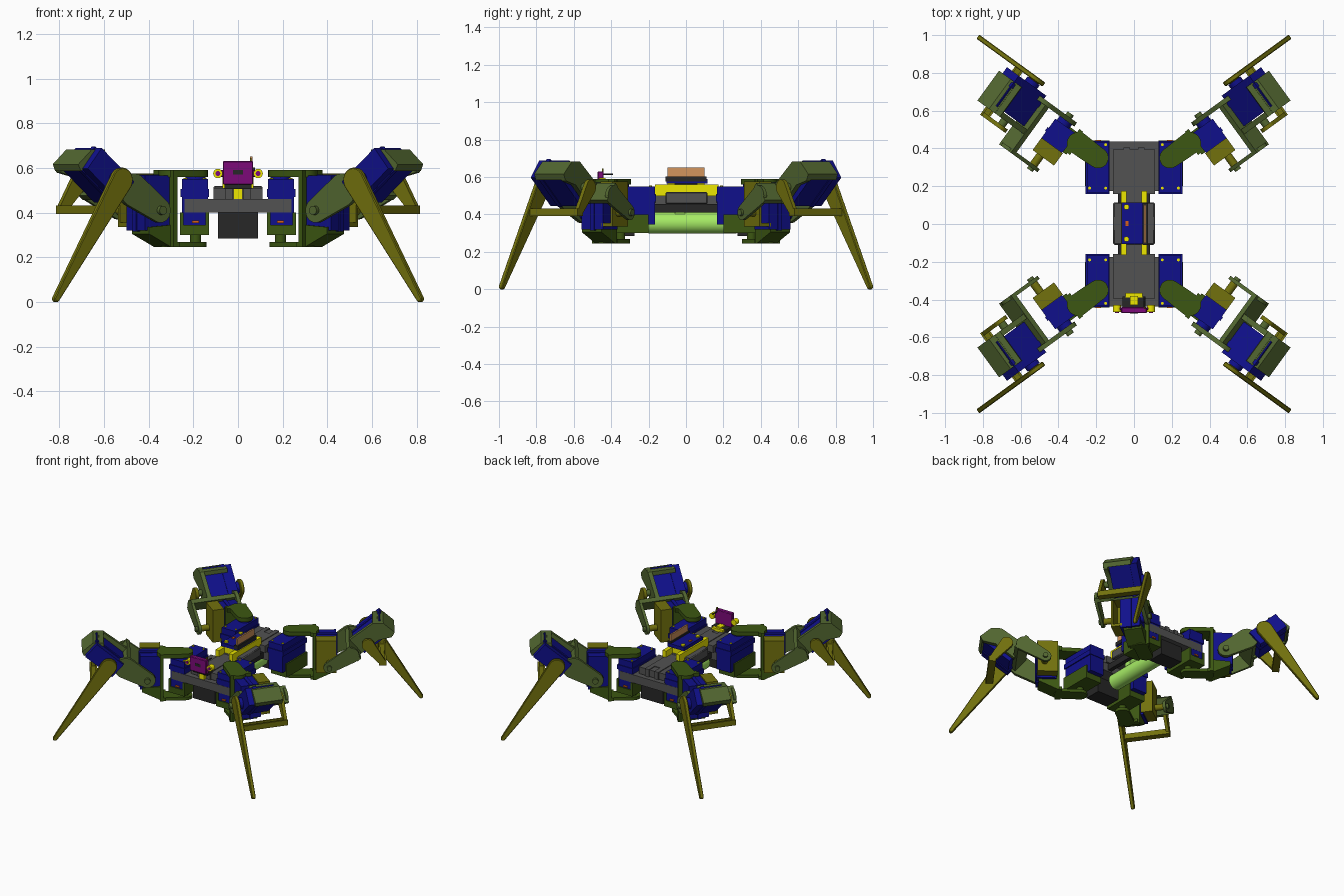
import bpy, bmesh
from math import sin, cos, pi, atan2, radians
from mathutils import Matrix, Vector

if "Cube" in bpy.data.objects:
    bpy.data.objects.remove(bpy.data.objects["Cube"])

COLORS = dict(blue=(.005, .005, .26), gray=(.085, .085, .085), dark=(.02, .02, .02),
              green=(.045, .095, .006), sage=(.085, .135, .03), olive=(.17, .165, .004),
              yellow=(.85, .8, 0), purple=(.2, .003, .19), tan=(.65, .3, .11),
              lime=(.38, .83, .13), orange=(.7, .12, .01))
MATS = {}
for key, c in COLORS.items():
    MATS[key] = bpy.data.materials.new(key)
    MATS[key].diffuse_color = (*c, 1)


# ---- shape helpers: every shape is a profile extruded along one axis ----
def prism(pts, axis, lo, hi):
    place = {'x': lambda p, h: (h, p[0], p[1]), 'y': lambda p, h: (p[0], h, p[1]),
             'z': lambda p, h: (p[0], p[1], h)}[axis]
    n = len(pts)
    verts = [place(p, h) for h in (lo, hi) for p in pts]
    faces = [tuple(range(n)), tuple(range(n, 2 * n))]
    faces += [(i, (i + 1) % n, n + (i + 1) % n, n + i) for i in range(n)]
    return verts, faces


def box(x0, x1, y0, y1, z0, z1):
    return prism([(x0, y0), (x1, y0), (x1, y1), (x0, y1)], 'z', z0, z1)


def disc(c, r, axis, lo, hi, n=24):
    return prism([(c[0] + r * cos(2 * pi * i / n), c[1] + r * sin(2 * pi * i / n))
                  for i in range(n)], axis, lo, hi)


def link(p0, r0, p1, r1, axis, lo, hi, n=12):
    t = atan2(p1[1] - p0[1], p1[0] - p0[0])
    pts = []
    for c, r, s in ((p0, r0, t + pi / 2), (p1, r1, t - pi / 2)):
        pts += [(c[0] + r * cos(s + pi * i / n), c[1] + r * sin(s + pi * i / n)) for i in range(n + 1)]
    return prism(pts, axis, lo, hi)


def part(name, mat, shapes, M=Matrix(), sx=(1,), sy=(1,), bevel=0):
    """Make the part, once for each requested reflection in x and y."""
    verts, faces = [], []
    for v, f in shapes:
        k = len(verts)
        verts += v
        faces += [tuple(i + k for i in q) for q in f]
    for x in sx:
        for y in sy:
            T = Matrix.Diagonal((x, y, 1, 1)) @ M
            label = name
            if len(sy) > 1:
                label = ('back_' if y > 0 else 'front_') + label
            if len(sx) > 1:
                label = ('right_' if x > 0 else 'left_') + label
            me = bpy.data.meshes.new(label)
            me.from_pydata([T @ Vector(v) for v in verts], [], faces)
            bm = bmesh.new()
            bm.from_mesh(me)
            bmesh.ops.recalc_face_normals(bm, faces=bm.faces)
            bm.to_mesh(me)
            bm.free()
            me.materials.append(MATS[mat])
            ob = bpy.data.objects.new(label, me)
            bpy.context.collection.objects.link(ob)
            if bevel:
                mod = ob.modifiers.new('bevel', 'BEVEL')
                mod.width, mod.segments = bevel, 1
            bpy.context.view_layer.objects.active = ob
            ob.select_set(True)
            bpy.ops.object.shade_smooth_by_angle(angle=radians(30))
            ob.select_set(False)


PM = (1, -1)

# ---- body ----
part('end_deck', 'gray', [box(-.11, .11, .16, .395, .46, .51), box(-.24, .24, .175, .436, .40, .46)], sy=PM)
part('deck_fork', 'gray', [box(.022, .055, .08, .405, .455, .515), box(-.055, -.022, .08, .405, .455, .515),
                           box(-.022, .022, .08, .335, .455, .515)], sy=PM)
part('side_beam', 'dark', [box(.055, .085, -.27, .27, .41, .455)], sx=PM)
part('centre_block', 'gray', [box(-.11, .11, -.11, .115, .455, .52)], bevel=.006)
part('end_box', 'dark', [box(-.09, .09, .275, .40, .285, .46)], sy=PM)
part('battery_tube', 'lime', [disc((0, .355), .057, 'y', -.2, .27, 32), box(-.03, .03, -.06, -.005, .40, .46)])
part('board_rail', 'yellow', [box(.04, .07, -.165, .175, .50, .56)], sx=PM)
part('rail_tie', 'yellow', [box(-.045, .045, .06, .1, .52, .565)], sy=PM)
part('circuit_board', 'blue', [box(-.065, .07, -.105, .115, .565, .59)])
part('board_chips', 'dark', [box(-.05, .03, -.06, .06, .52, .566), box(.045, .075, -.11, .11, .575, .602)])
part('upright_board', 'tan', [box(.053, .064, -.1, .1, .598, .65)])
part('board_stud', 'yellow', [disc((-.04, .09), .014, 'z', .58, .6, 12),
                              disc((-.04, -.08), .014, 'z', .58, .6, 12)])
part('board_socket', 'orange', [box(-.045, -.03, -.01, .015, .58, .597)])

# ---- sensor head at the front ----
part('head_post', 'yellow', [box(-.02, .02, -.43, -.38, .46, .54), box(-.045, .045, -.39, -.365, .505, .53)])
part('head_base', 'dark', [box(-.06, .06, -.445, -.385, .505, .53)])
part('head_plate', 'purple', [box(-.068, .068, -.472, -.44, .525, .63),
                              box(-.105, .105, -.455, -.442, .56, .59)], bevel=.004)
part('head_eye', 'yellow', [disc((.09, .575), .021, 'y', -.466, -.43, 20)], sx=PM)
part('head_pupil', 'purple', [disc((.09, .575), .011, 'y', -.472, -.44, 16)], sx=PM)
part('head_slot', 'dark', [box(-.022, .022, -.474, -.46, .57, .59)])
part('head_pin', 'dark', [disc((.055, .615), .005, 'y', -.46, -.39, 8)])
part('head_antenna', 'olive', [box(.053, .06, -.45, -.44, .62, .645)])

# ---- hip servos ----
part('hip_servo', 'blue', [box(.135, .25, .165, .435, .345, .55), box(.13, .258, .16, .44, .47, .505),
                           disc((.19, .35), .045, 'z', .54, .562)], sx=PM, sy=PM)
part('hip_servo_screws', 'yellow', [disc((x, y), .008, 'z', .54, .555, 8)
                                    for x in (.15, .235) for y in (.19, .42)], sx=PM, sy=PM)
part('hip_servo_cradle', 'green', [box(.13, .26, .2, .442, .30, .345), box(.13, .145, .2, .442, .30, .40),
                                   box(.245, .26, .2, .442, .30, .40),
                                   disc((.19, .35), .025, 'z', .26, .305)], sx=PM, sy=PM)
part('hip_servo_plug', 'orange', [box(.175, .205, .43, .444, .354, .364)], sx=PM, sy=PM)

# ---- legs: u runs outwards, v sideways, z up from the hip axis ----
L = Matrix.Translation((.19, .35, 0)) @ Matrix.Rotation(radians(36), 4, 'Z')
# tilted thigh frame, starting at the pitch axis
T = L @ Matrix.Translation((.255, 0, .41)) @ Matrix.Rotation(radians(-40), 4, 'Y')


def leg(name, mat, shapes, M=L, bevel=0):
    part(name, mat, shapes, M, PM, PM, bevel)


leg('hip_bracket', 'green', [link((0, 0), .055, (.13, 0), .06, 'z', .56, .59),
                             link((0, 0), .05, (.13, 0), .05, 'z', .245, .268),
                             box(.13, .17, -.075, .06, .56, .59), box(.13, .17, -.075, .06, .245, .268),
                             box(.147, .17, -.085, .065, .245, .59),
                             prism([(.165, .245), (.29, .305), (.29, .335), (.165, .345)], 'y', -.085, .045)])
leg('pitch_servo', 'blue', [box(.17, .305, -.105, .035, .32, .565), box(.166, .312, -.05, -.025, .315, .57),
                            disc((.255, .41), .04, 'y', .03, .065)])
leg('pitch_servo_cradle', 'olive', [box(.165, .305, -.17, -.155, .335, .575), box(.165, .305, -.17, -.09, .335, .355),
                                    box(.165, .305, -.17, -.09, .555, .575), box(.165, .18, -.17, -.09, .335, .575),
                                    disc((.255, .41), .022, 'y', -.235, -.155)])
leg('thigh_fork', 'sage', [link((0, 0), .055, (.17, -.025), .075, 'y', .06, .085),
                           link((0, 0), .04, (.17, -.025), .055, 'y', -.25, -.23),
                           box(.175, .205, -.25, .085, -.085, .035)], T)
leg('thigh_fork_pin', 'sage', [disc((0, 0), .02, 'y', .08, .105), disc((0, 0), .018, 'y', -.265, -.245)], T)
leg('knee_servo', 'blue', [box(.205, .44, -.095, .105, -.125, -.005), box(.20, .445, .03, .055, -.13, 0),
                           disc((.287, -.064), .04, 'y', .1, .13)], T)
cap = [(.40, .02), (.455, -.025), (.47, -.125), (.44, -.14), (.425, -.1), (.425, 0), (.38, .0)]
cheek = [(.18, .03), (.40, .02), (.455, -.025), (.47, -.125), (.43, -.14), (.35, -.10), (.19, -.10)]
leg('knee_servo_cradle', 'sage', [prism(cheek, 'y', -.13, -.1), prism(cap, 'y', -.13, .065),
                                  disc((.287, -.064), .022, 'y', -.165, -.125)], T)
knee, foot = (.516, .545), (.878, .0145)
leg('shin', 'olive', [link(knee, .056, foot, .0145, 'y', .132, .158)], bevel=.004)
leg('knee_hub', 'olive', [disc(knee, .03, 'y', .11, .135)])
leg('shin_strut', 'olive', [link(knee, .042, (.615, .415), .022, 'y', -.182, -.16)])
leg('shin_crossbar', 'olive', [box(.59, .64, -.182, .135, .393, .407), box(.59, .602, -.182, .135, .393, .432),
                               box(.628, .64, -.182, .135, .393, .432)])

for m in bpy.data.materials:
    if m.users and not m.is_grease_pencil:
        m.use_nodes = True
        m.node_tree.nodes["Principled BSDF"].inputs["Base Color"].default_value = m.diffuse_color
